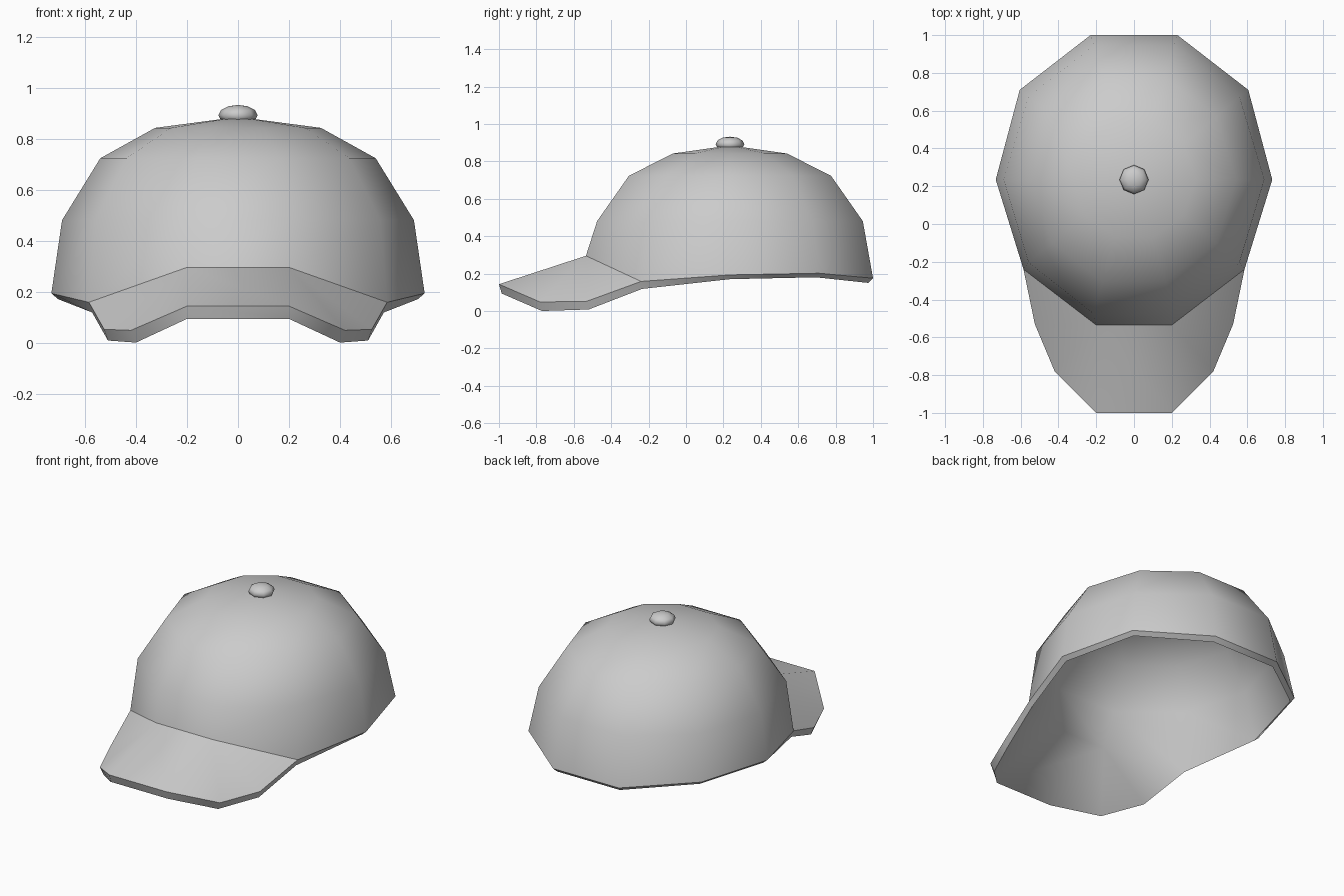
import bpy, bmesh
from math import sin, cos, radians

if "Cube" in bpy.data.objects:
    bpy.data.objects.remove(bpy.data.objects["Cube"])

CY = 0.235  # centre of the crown along y


def mirrored(half):
    """Right-hand points followed by their mirror images, in loop order."""
    return half + [(-x, y, z) for x, y, z in reversed(half)]


def oval(rx, ry, z):
    angles = [radians(-72 + 36 * i) for i in range(10)]
    return [(rx * cos(a), CY + ry * sin(a), z) for a in angles]


def add_layer(bm, rim, brim, rings, apex):
    """One skin of the cap; returns its open border and the front crease."""
    rim_v = [bm.verts.new(p) for p in mirrored(rim)]
    loops = [rim_v] + [[bm.verts.new(p) for p in oval(*r)] for r in rings]
    for lo, hi in zip(loops, loops[1:]):
        for i in range(10):
            j = (i + 1) % 10
            bm.faces.new((lo[i], lo[j], hi[j], hi[i]))
    top = bm.verts.new((0, CY, apex))
    for i in range(10):
        bm.faces.new((loops[-1][i], loops[-1][(i + 1) % 10], top))
    # brim: centre panel and two drooping sides
    b = [bm.verts.new(p) for p in mirrored(brim)]
    bm.faces.new((rim_v[9], rim_v[0], b[2], b[3]))
    for inner, side, (e, d, c) in ((rim_v[0], rim_v[1], (b[2], b[1], b[0])),
                                   (rim_v[9], rim_v[8], (b[3], b[4], b[5]))):
        bm.faces.new((inner, side, c, d))
        bm.faces.new((inner, d, e))
    border = rim_v[1:9] + b[::-1]
    crease = [rim_v[8], rim_v[9], rim_v[0], rim_v[1]]
    return border, crease


bm = bmesh.new()

# Outer skin
outer, outer_crease = add_layer(
    bm,
    [(.2, -.535, .295), (.585, -.24, .158), (.732, .235, .193),
     (.605, .71, .202), (.23, 1.0, .175)],
    [(.525, -.53, .052), (.42, -.78, .048), (.2, -1.0, .143)],
    [(.69, .747, .48), (.54, .568, .723), (.325, .32, .842)], .885)

# Inner skin
inner, inner_crease = add_layer(
    bm,
    [(.19, -.495, .25), (.572, -.235, .118), (.705, .235, .17),
     (.585, .695, .18), (.22, .975, .15)],
    [(.51, -.52, .008), (.4, -.77, 0), (.2, -.985, .093)],
    [(.637, .69, .463), (.5, .525, .685), (.305, .3, .793)], .83)

# Thin edge joining the two skins
n = len(outer)
for i in range(n):
    j = (i + 1) % n
    bm.faces.new((outer[i], outer[j], inner[j], inner[i]))
bmesh.ops.recalc_face_normals(bm, faces=bm.faces[:])

# Smooth everywhere except the border edges and the outer crown/brim crease
for f in bm.faces:
    f.smooth = True
for loop in (outer, inner):
    for i in range(n):
        bm.edges.get((loop[i], loop[(i + 1) % n])).smooth = False
for a, b in zip(outer_crease, outer_crease[1:]):
    bm.edges.get((a, b)).smooth = False

mesh = bpy.data.meshes.new("cap_shell")
bm.to_mesh(mesh)
bm.free()
cap = bpy.data.objects.new("cap_shell", mesh)
bpy.context.collection.objects.link(cap)

# Button on top of the crown
bpy.ops.mesh.primitive_uv_sphere_add(segments=8, ring_count=6, radius=1,
                                     location=(0, CY, .892))
button = bpy.context.object
button.name = "top_button"
button.scale = (.077, .077, .04)
bpy.ops.object.transform_apply(location=False, rotation=False, scale=True)
bpy.ops.object.shade_smooth()
